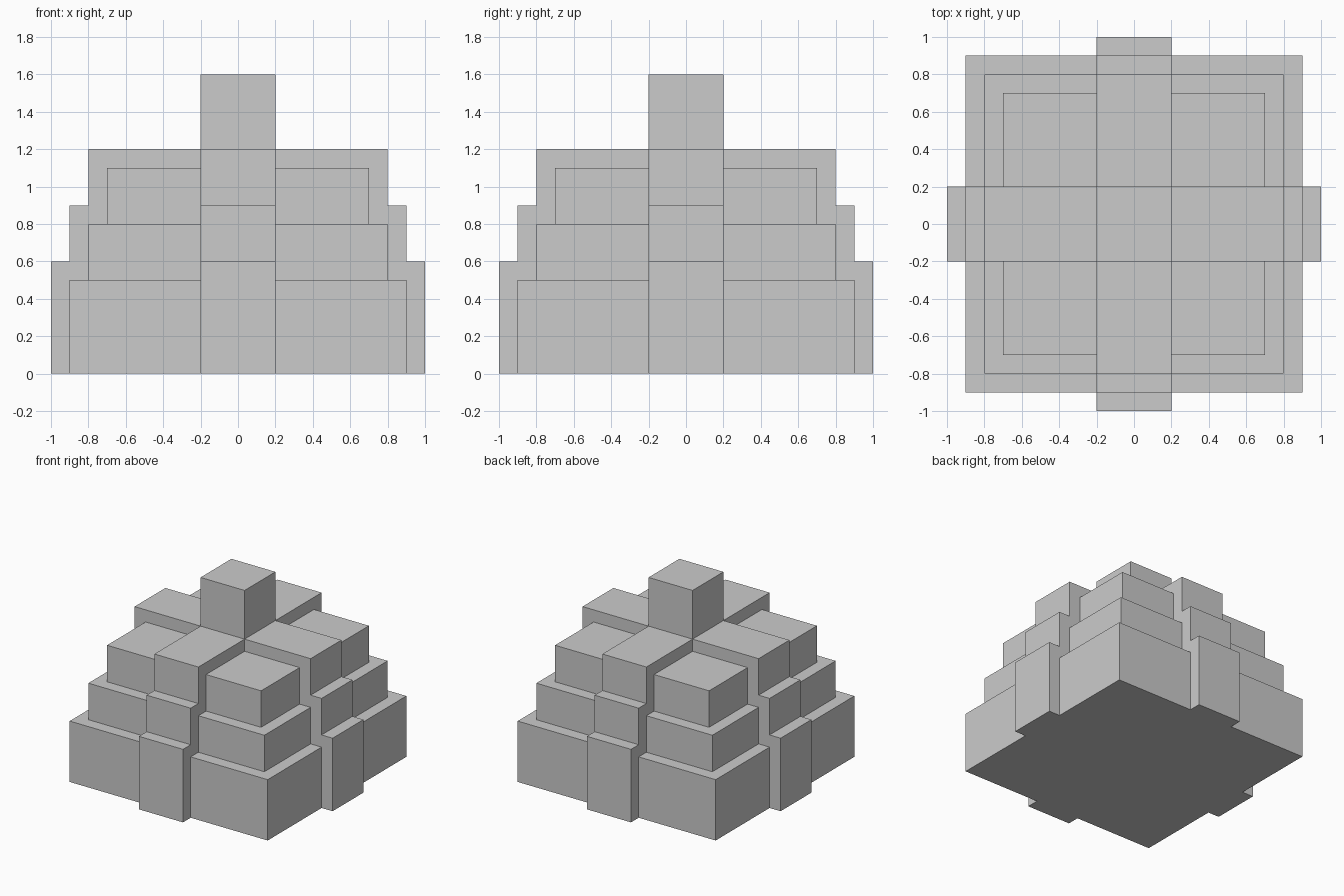
import bpy, bmesh
from math import pi

if "Cube" in bpy.data.objects:
    bpy.data.objects.remove(bpy.data.objects["Cube"])


def box(name, half, z0, z1):
    bm = bmesh.new()
    bmesh.ops.create_cube(bm, size=1)
    for v in bm.verts:
        v.co.x *= 2 * half
        v.co.y *= 2 * half
        v.co.z = z1 if v.co.z > 0 else z0
    finish(name, bm)


def finish(name, bm):
    bmesh.ops.recalc_face_normals(bm, faces=bm.faces)
    mesh = bpy.data.meshes.new(name)
    bm.to_mesh(mesh)
    bm.free()
    ob = bpy.data.objects.new(name, mesh)
    bpy.context.collection.objects.link(ob)
    return ob


def stepped_rib(name, steps, half_width, angle):
    # symmetric stair silhouette in XZ, extruded along Y
    right = []
    z = 0
    for reach, top in steps:
        right += [(reach, z), (reach, top)]
        z = top
    outline = right + [(-x, z) for x, z in reversed(right)]
    bm = bmesh.new()
    face = bm.faces.new([bm.verts.new((x, -half_width, z)) for x, z in outline])
    ext = bmesh.ops.extrude_face_region(bm, geom=[face], use_keep_orig=True)
    moved = [g for g in ext["geom"] if isinstance(g, bmesh.types.BMVert)]
    bmesh.ops.translate(bm, verts=moved, vec=(0, 2 * half_width, 0))
    finish(name, bm).rotation_euler.z = angle


# Square terraces
for name, half, z0, z1 in [("lower_terrace", 0.9, 0, 0.5),
                           ("middle_terrace", 0.8, 0.5, 0.8),
                           ("upper_terrace", 0.7, 0.8, 1.1)]:
    box(name, half, z0, z1)

# Raised stepped ribs crossing through the middle of each side
steps = [(1.0, 0.6), (0.9, 0.9), (0.8, 1.2)]
stepped_rib("side_to_side_rib", steps, 0.2, 0)
stepped_rib("front_to_back_rib", steps, 0.2, pi / 2)

# Block on the summit
box("summit_block", 0.2, 1.2, 1.6)
